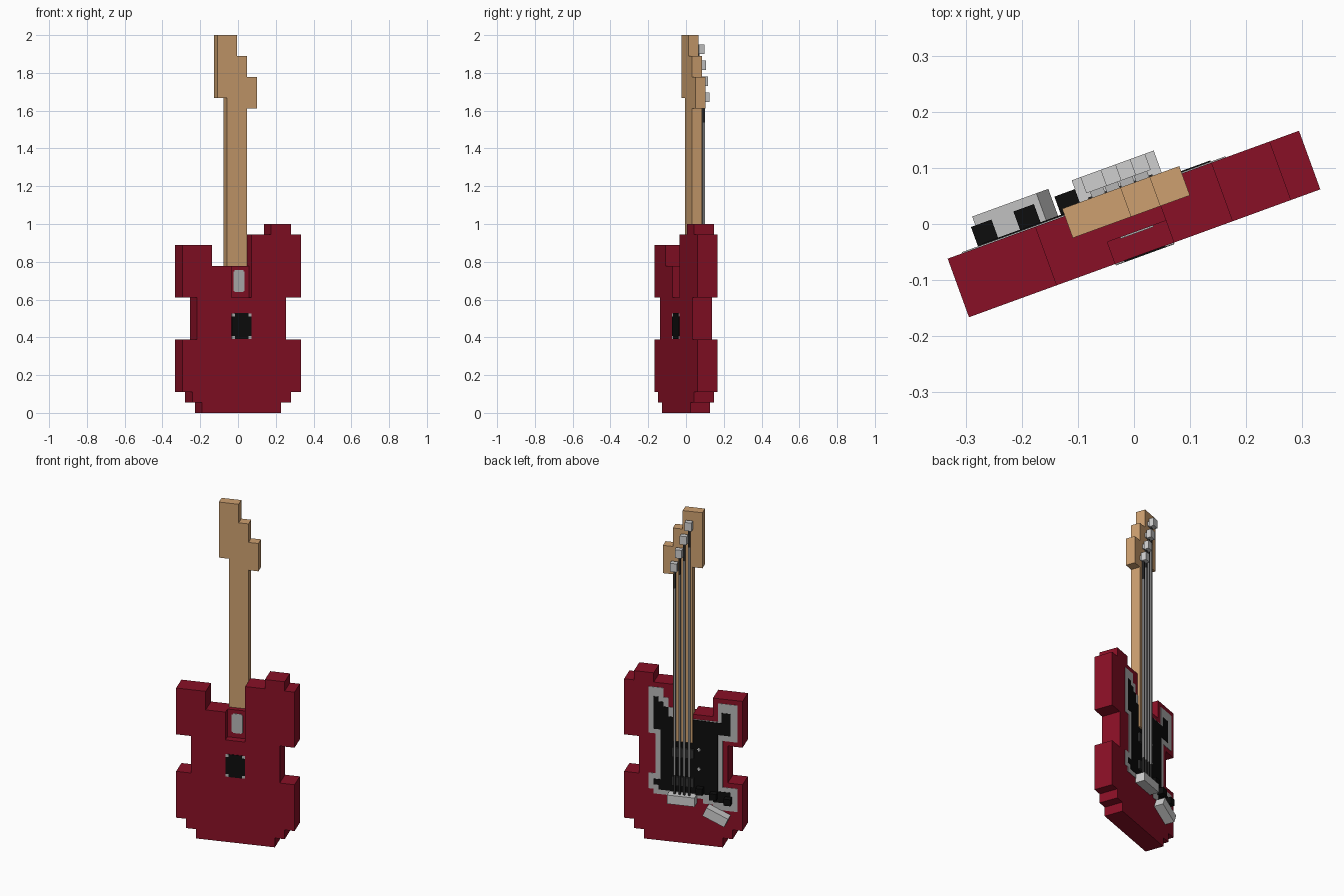
import bpy
import bmesh
from math import radians
from mathutils import Matrix, Vector

cube = bpy.data.objects.get("Cube")
if cube:
    bpy.data.objects.remove(cube, do_unlink=True)

# Local grid: u across the body, v through it, z up, 36 steps tall, turned 20 degrees
PLACE = Matrix.Rotation(radians(20), 4, 'Z') @ Matrix.Scale(1 / 18, 4)


def material(name, r, g, b):
    m = bpy.data.materials.new(name)
    m.use_nodes = True
    m.diffuse_color = (r, g, b, 1)
    bsdf = m.node_tree.nodes["Principled BSDF"]
    bsdf.inputs["Base Color"].default_value = (r, g, b, 1)
    bsdf.inputs["Roughness"].default_value = 0.8
    return m


RED = material("dark red", 0.25, 0.005, 0.019)
WOOD = material("maple wood", 0.61, 0.35, 0.16)
BLACK = material("black", 0.004, 0.004, 0.004)
SILVER = material("light grey", 0.62, 0.62, 0.62)
TRIM = material("trim grey", 0.46, 0.46, 0.46)
STEEL = material("string grey", 0.32, 0.32, 0.32)
DARK = material("charcoal", 0.03, 0.03, 0.03)


def finish(name, bm, mat):
    bmesh.ops.recalc_face_normals(bm, faces=bm.faces)
    bm.transform(PLACE)
    mesh = bpy.data.meshes.new(name)
    bm.to_mesh(mesh)
    bm.free()
    mesh.materials.append(mat)
    ob = bpy.data.objects.new(name, mesh)
    bpy.context.collection.objects.link(ob)
    return ob


def slab(name, outline, v0, v1, mat):
    """Extrude a (u, z) outline from depth v0 to v1."""
    bm = bmesh.new()
    face = bm.faces.new([bm.verts.new((u, v0, z)) for u, z in outline])
    out = bmesh.ops.extrude_face_region(bm, geom=[face])
    verts = [g for g in out["geom"] if isinstance(g, bmesh.types.BMVert)]
    bmesh.ops.translate(bm, verts=verts, vec=(0, v1 - v0, 0))
    return finish(name, bm, mat)


def box(name, u, v, z, mat, tilt=0):
    """Box from (min, max) ranges, optionally tilted in the face plane."""
    centre = Vector([sum(r) / 2 for r in (u, v, z)])
    size = [r[1] - r[0] for r in (u, v, z)]
    bm = bmesh.new()
    bmesh.ops.create_cube(bm, size=1, matrix=Matrix.Translation(centre)
                          @ Matrix.Rotation(radians(tilt), 4, 'Y')
                          @ Matrix.Diagonal((*size, 1)))
    return finish(name, bm, mat)


def around(c, size):
    return (c - size / 2, c + size / 2)


# Body: a full rear layer, and a front layer with the neck joint pocket
right_side = [(-3, 14), (-3, 16), (-6, 16), (-6, 11), (-4.5, 11), (-4.5, 7),
              (-6, 7), (-6, 2), (-5, 2), (-5, 1), (-4, 1), (-4, 0)]
lower_left = [(-u, z) for u, z in reversed(right_side[3:])]
left_side = lower_left + [(6, 17), (5, 17), (5, 18), (3, 18), (3, 17), (1, 17)]
slab("body", right_side + left_side + [(1, 14)], -0.25, 1, RED)
slab("body_joint_side", right_side + left_side + [(1, 11), (-1, 11), (-1, 14)],
     -1, -0.25, RED)

# Neck and stepped headstock
slab("neck_and_headstock", [(-1, 11), (1, 11), (1, 29), (2, 29), (2, 32), (1, 32),
                            (1, 34), (0, 34), (0, 36), (-2, 36), (-2, 30), (-1, 30)],
     0.25, 1.25, WOOD)


# Plates on the joint side
def notched(half_u, z0, z1, n):
    a, b = half_u, half_u - n
    return [(-a, z0 + n), (-b, z0 + n), (-b, z0), (b, z0), (b, z0 + n), (a, z0 + n),
            (a, z1 - n), (b, z1 - n), (b, z1), (-b, z1), (-b, z1 - n), (-a, z1 - n)]


slab("neck_joint_plate", notched(0.56, 11.5, 13.6, 0.12), -0.3, -0.25, TRIM)
slab("cover_plate", notched(1, 7.05, 9.5, 0.3), -1.05, -1, BLACK)
for i, u in enumerate((-0.82, 0.82)):
    for j, z in enumerate((7.24, 9.31)):
        box(f"cover_plate_corner_{i}{j}", around(u, 0.36), (-1.04, -1),
            around(z, 0.36), TRIM)

# Pickguard: grey border with black inner field
border = [(3.5, 16.5), (2, 16.5), (2, 15.5), (1.5, 15.5), (1.5, 14.5), (1, 14.5),
          (1, 13.5), (-3.5, 13.5), (-3.5, 15.5), (-5.5, 15.5), (-5.5, 11.5),
          (-4, 11.5), (-4, 6.5), (-5.5, 6.5), (-5.5, 4), (-3, 4), (-3, 4.5),
          (-2, 4.5), (-2, 5), (3, 5), (3, 5.5), (3.5, 5.5), (3.5, 7.2),
          (2.8, 7.2), (2.8, 11.5), (3.5, 11.5)]
field = [(3, 15.5), (2.5, 15.5), (2.5, 15), (2, 15), (2, 14.5), (1.5, 14.5),
         (1.5, 13.5), (-3.9, 13.4), (-3.9, 14.5), (-4.8, 14.5), (-4.8, 12.1),
         (-3.5, 12.1), (-3.5, 6), (-4.8, 6), (-4.8, 4.8), (-3, 4.8), (-3, 5.5),
         (2.5, 5.5), (2.5, 6), (3, 6), (3, 6.6), (2.3, 6.6), (2.3, 12), (3, 12)]
slab("pickguard_border", border, 1, 1.04, TRIM)
slab("pickguard_field", field, 1.02, 1.08, BLACK)
for i, z in enumerate((10.3, 8.2)):
    box(f"switch_mark_{i}", around(-1.6, 0.35), (1.05, 1.11), around(z, 0.12), TRIM)
    box(f"switch_mark_upright_{i}", around(-1.6, 0.12), (1.05, 1.12),
        around(z, 0.35), TRIM)

# Pickups, bridge, tilted jack plate and control knobs
for i, z in enumerate((9.8, 6.7)):
    box(f"pickup_{i}", around(0, 2.2), (1, 1.3), around(z, 1), DARK)
box("bridge", around(0, 2.8), (1, 2), (4.5, 5.45), SILVER)
box("jack_housing", around(-3.5, 2.4), (1, 2), around(3.6, 1), SILVER, tilt=-24)
for i, u in enumerate((-4.6, -3.15, -1.75)):
    box(f"knob_{i}", around(u, 0.7), (1, 1.7), around(5.2 + 0.4 * i, 0.7), BLACK)

# Four strings with wrapped ends and their tuners
for i in range(4):
    u, top = -0.75 + 0.5 * i, 34.65 - 1.53 * i
    box(f"string_{i}", around(u, 0.2), (1.42, 1.62), (7.5, top - 2.4), STEEL)
    box(f"string_upper_wrap_{i}", around(u, 0.2), (1.42, 1.62),
        (top - 2.4, top - 0.3), DARK)
    box(f"string_lower_wrap_{i}", around(u, 0.2), (1.42, 1.62), (5.4, 7.5), DARK)
    box(f"tuner_post_{i}", around(u, 0.45), (1.2, 1.5), around(top, 0.5), TRIM)
    box(f"tuner_{i}", around(u, 0.7), (1.45, 2), around(top, 0.9), SILVER)
